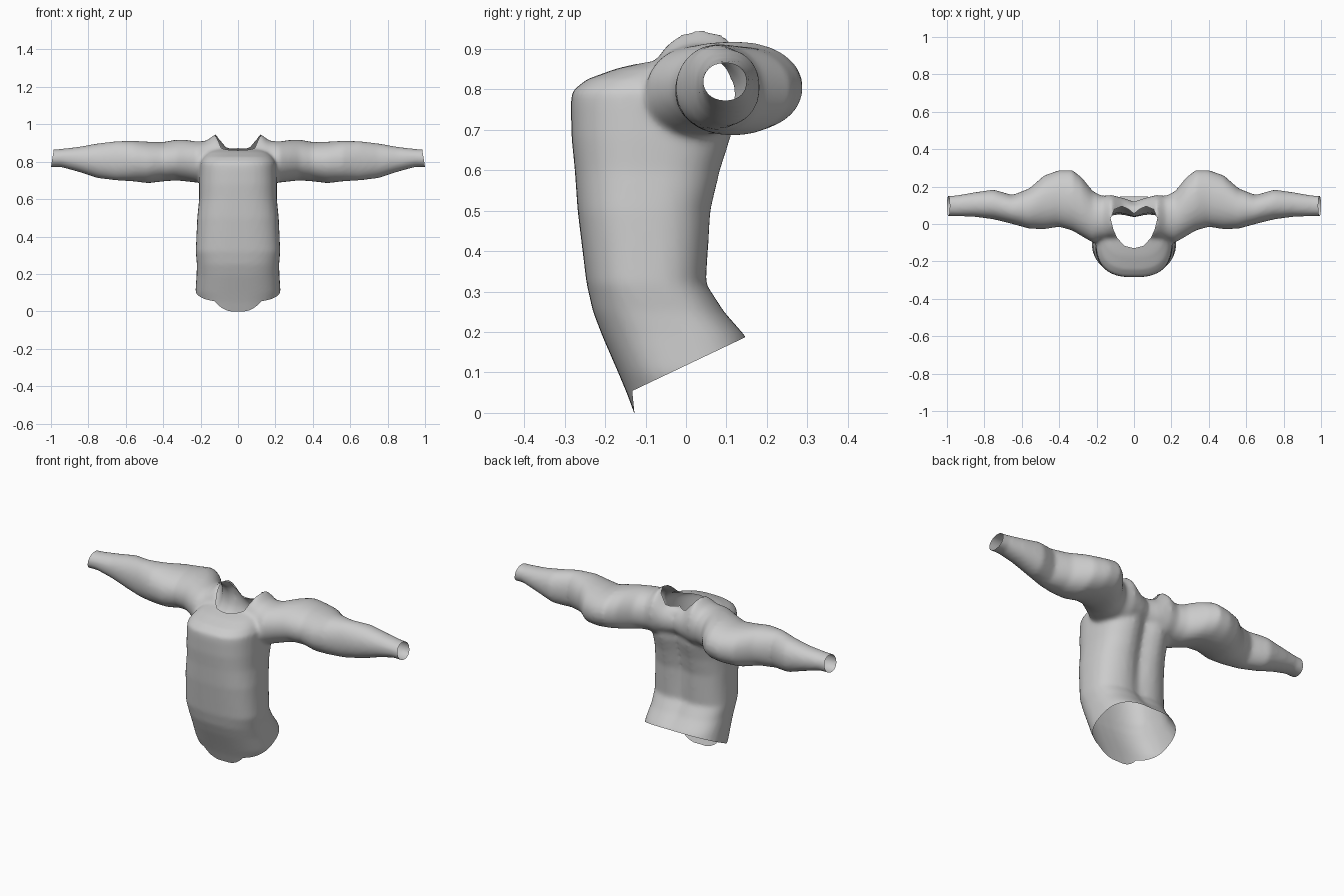
import bpy, bmesh, math
from mathutils import Vector

if "Cube" in bpy.data.objects:
    bpy.data.objects.remove(bpy.data.objects["Cube"])

N = 40


def oval(i, n):
    """Point i on a unit superellipse."""
    a = 2 * math.pi * i / N
    c, s = math.cos(a), math.sin(a)
    return (math.copysign(abs(c) ** (2 / n), c), math.copysign(abs(s) ** (2 / n), s))


def loft(bm, rings):
    """Skin a list of closed rings and cap both ends."""
    rows = [[bm.verts.new(p) for p in r] for r in rings]
    for a, b in zip(rows, rows[1:]):
        for i in range(N):
            j = (i + 1) % N
            bm.faces.new((a[i], a[j], b[j], b[i]))
    bm.faces.new(rows[0][::-1])
    bm.faces.new(rows[-1])


# torso stations: z, front y, back y, half width, spine groove depth
torso = [(-.05, -.11, .19, .205, .0), (.05, -.147, .21, .22, .0), (.10, -.168, .19, .228, .0),
         (.19, -.207, .15, .222, .005), (.25, -.23, .10, .22, .015), (.32, -.246, .055, .226, .02),
         (.50, -.268, .068, .218, .03), (.60, -.275, .093, .208, .035), (.68, -.283, .12, .208, .04),
         (.76, -.285, .13, .205, .04), (.795, -.283, .13, .203, .035), (.825, -.245, .13, .185, .03),
         (.852, -.17, .12, .16, .02), (.87, -.09, .09, .12, .01)]

# sleeve stations: x, front y, back y, bottom z, top z
sleeve = [(0, -.12, .12, .70, .875), (.06, -.11, .14, .69, .895), (.12, -.08, .155, .68, .948),
          (.17, -.09, .15, .685, .912), (.22, -.10, .175, .688, .908), (.28, -.065, .25, .695, .917),
          (.33, -.035, .288, .70, .918), (.40, -.015, .288, .695, .905), (.48, -.028, .26, .685, .907),
          (.56, -.025, .19, .695, .912), (.65, .0, .155, .70, .91), (.75, .025, .184, .712, .898),
          (.85, .038, .17, .745, .88), (.95, .042, .153, .772, .868), (1.06, .042, .148, .768, .863)]

bm = bmesh.new()

# torso tube with a groove along the spine
rings = []
for z, yf, yb, w, groove in torso:
    ring = []
    for i in range(N):
        u, v = oval(i, 2.7)
        x, y = w * u, (yf + yb) / 2 + (yb - yf) / 2 * v
        if v > 0:
            y -= groove * math.exp(-(x / .05) ** 2)
        ring.append((x, y, z))
    rings.append(ring)
loft(bm, rings)

# both sleeves and the shoulder yoke as one mirrored tube
rings = []
for x, yf, yb, zb, zt in [(-s[0], *s[1:]) for s in sleeve[:0:-1]] + sleeve:
    ring = []
    for i in range(N):
        u, v = oval(i, 2.1)
        ring.append((x, (yf + yb) / 2 + (yb - yf) / 2 * u, (zb + zt) / 2 + (zt - zb) / 2 * v))
    rings.append(ring)
loft(bm, rings)
bmesh.ops.recalc_face_normals(bm, faces=bm.faces[:])

mesh = bpy.data.meshes.new("shirt")
bm.to_mesh(mesh)
bm.free()
shirt = bpy.data.objects.new("shirt", mesh)
bpy.context.collection.objects.link(shirt)
bpy.context.view_layer.objects.active = shirt
shirt.select_set(True)

# blend the tubes into one skin
rm = shirt.modifiers.new("blend", 'REMESH')
rm.mode = 'VOXEL'
rm.voxel_size = .011
sm = shirt.modifiers.new("soften", 'SMOOTH')
sm.factor = .5
sm.iterations = 8
for name in ("blend", "soften"):
    bpy.ops.object.modifier_apply(modifier=name)

bm = bmesh.new()
bm.from_mesh(mesh)


def cut(co, no, clear=False, region=lambda c: True):
    """Slice the skin along a plane, optionally removing the outer side."""
    faces = [f for f in bm.faces if region(f.calc_center_median())]
    geom = set(faces)
    for f in faces:
        geom.update(f.verts)
        geom.update(f.edges)
    bmesh.ops.bisect_plane(bm, geom=list(geom), dist=1e-5, plane_co=co, plane_no=no,
                           clear_outer=clear)


def remove(test):
    gone = [f for f in bm.faces if test(f.calc_center_median())]
    bmesh.ops.delete(bm, geom=gone, context='FACES')


# slanted cuff openings
for s in (-1, 1):
    cut((s * .993, 0, .815), (s, 0, .16), True)

# hem: rises to the back, with a short tab at the front
cut((0, 0, 0), (0, 0, -1), True)
hem = (Vector((0, -.142, .05)), Vector((0, .475, -1)))
tab = (Vector((0, -.1275, 0)), Vector((0, 1, .1)))
for co, no in (hem, tab):
    cut(co, no, region=lambda c: c.z < .35 and abs(c.x) < .3)
remove(lambda c: c.z < .35 and all((c - co).dot(no) > 0 for co, no in (hem, tab)))

# heart-shaped neck opening, one convex half per side
half = [(0, -.13), (.05, -.117), (.09, -.075), (.11, -.03), (.125, .03), (.105, .078),
        (.065, .095), (.03, .08), (0, .055)]
for s in (-1, 1):
    planes = []
    for (x0, y0), (x1, y1) in zip(half, half[1:] + half[:1]):
        planes.append((Vector((s * x0, y0, 0)), Vector((s * (y1 - y0), x0 - x1, 0))))
    for co, no in planes:
        cut(co, no, region=lambda c: c.z > .8 and -.02 < s * c.x < .15 and -.16 < c.y < .12)
    remove(lambda c: c.z > .8 and all((c - co).dot(no) < 1e-6 for co, no in planes))

# drop any stray points
bmesh.ops.delete(bm, geom=[v for v in bm.verts if not v.link_faces], context='VERTS')
bm.to_mesh(mesh)
bm.free()

grey = bpy.data.materials.new("grey cloth")
grey.diffuse_color = (.6, .6, .6, 1)
grey.use_nodes = True
grey.node_tree.nodes["Principled BSDF"].inputs["Base Color"].default_value = grey.diffuse_color
mesh.materials.clear()
mesh.materials.append(grey)
bpy.ops.object.shade_smooth_by_angle(angle=math.radians(50))
